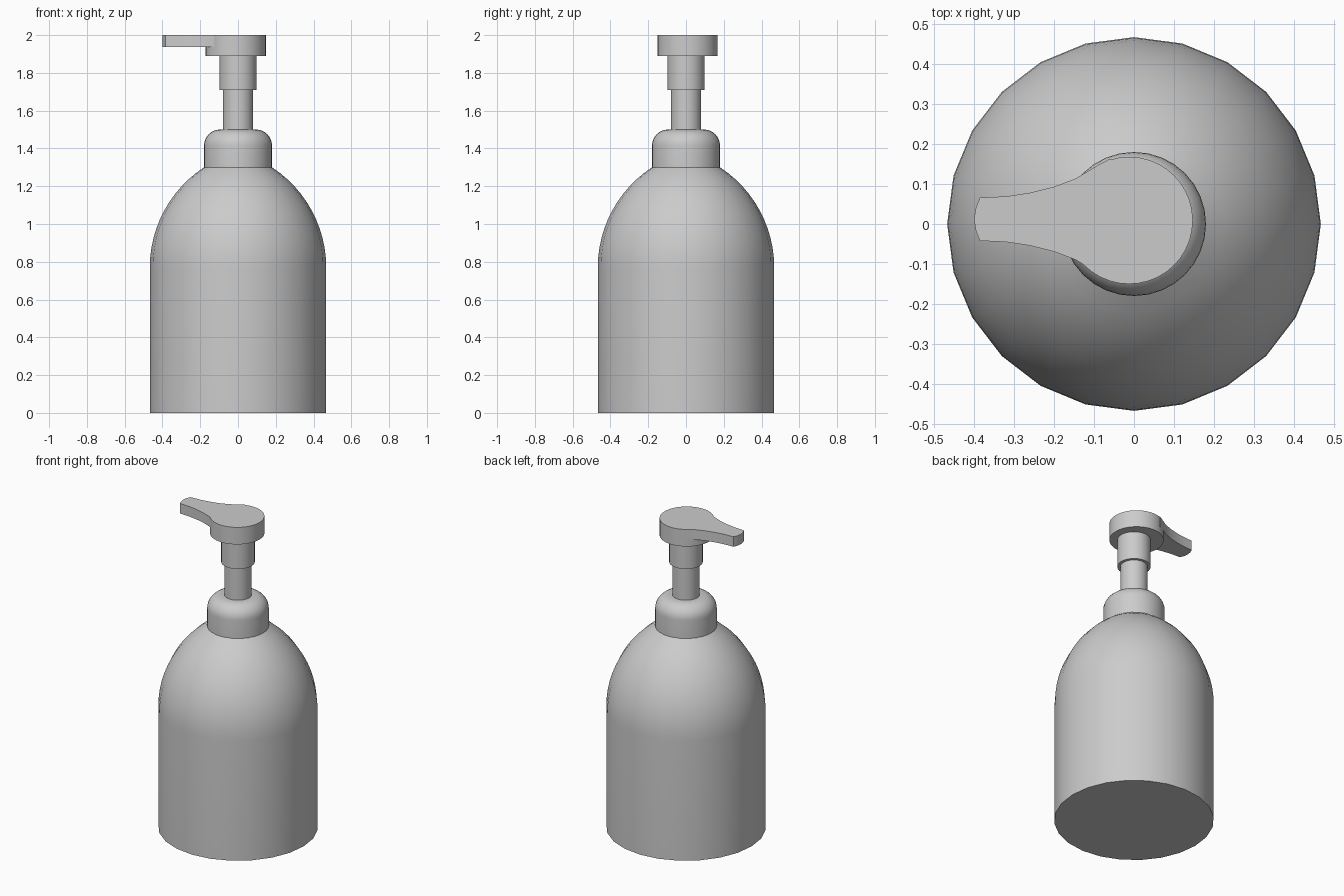
import bpy, bmesh, math

cube = bpy.data.objects.get("Cube")
if cube:
    bpy.data.objects.remove(cube)

GREY = (0.6, 0.6, 0.6, 1)
mat = bpy.data.materials.new("light grey plastic")
mat.use_nodes = True
mat.diffuse_color = GREY
mat.node_tree.nodes["Principled BSDF"].inputs["Base Color"].default_value = GREY


def finish(name, bm):
    bmesh.ops.recalc_face_normals(bm, faces=bm.faces)
    mesh = bpy.data.meshes.new(name)
    bm.to_mesh(mesh)
    bm.free()
    mesh.materials.append(mat)
    ob = bpy.data.objects.new(name, mesh)
    bpy.context.collection.objects.link(ob)
    bpy.ops.object.select_all(action="DESELECT")
    bpy.context.view_layer.objects.active = ob
    ob.select_set(True)
    bpy.ops.object.shade_smooth_by_angle(angle=math.radians(35))
    return ob


def lathe(name, profile, sides):
    """Closed solid turned from (radius, height) points."""
    bm = bmesh.new()
    rings = []
    for r, z in profile:
        rings.append([bm.verts.new((r * math.cos(math.tau * i / sides),
                                    r * math.sin(math.tau * i / sides), z))
                      for i in range(sides)])
    for low, high in zip(rings, rings[1:]):
        for i in range(sides):
            j = (i + 1) % sides
            bm.faces.new((low[i], low[j], high[j], high[i]))
    bm.faces.new(rings[0])
    bm.faces.new(rings[-1])
    return finish(name, bm)


def prism(name, outline, bottom, top):
    """Flat outline raised between two heights."""
    bm = bmesh.new()
    face = bm.faces.new([bm.verts.new((x, y, bottom)) for x, y in outline])
    raised = bmesh.ops.extrude_face_region(bm, geom=[face], use_keep_orig=True)
    for v in raised["geom"]:
        if isinstance(v, bmesh.types.BMVert):
            v.co.z = top
    return finish(name, bm)


# Bottle: straight wall, then a shoulder arc running in to the neck
R, ARC, WALL = 0.467, 0.633, 0.77
shoulder = [(R - ARC * (1 - math.cos(a)), WALL + ARC * math.sin(a))
            for a in (math.radians(57) * k / 12 for k in range(13))]
lathe("bottle", [(R, 0)] + shoulder, 24)

# Collar with a rounded top edge
CR, FILLET = 0.18, 0.085
edge = [(CR - FILLET * (1 - math.cos(a)), 1.5 - FILLET * (1 - math.sin(a)))
        for a in (math.pi / 2 * k / 8 for k in range(9))]
lathe("collar", [(CR, 1.295)] + edge, 32)

# Pump stem and the wider sleeve above it
lathe("stem", [(0.08, 1.48), (0.08, 1.72)], 32)
lathe("sleeve", [(0.098, 1.71), (0.098, 1.9)], 32)

# Pump head
HX, HY, HR = -0.012, 0.009, 0.159
prism("pump_head", [(HX + HR * math.cos(math.tau * i / 40),
                     HY + HR * math.sin(math.tau * i / 40)) for i in range(40)],
      1.89, 2.0)

# Spout: flared sides mirrored about the head's centre line, bowed tip
side = [(-0.06, 0.151), (-0.09, 0.135), (-0.145, 0.102), (-0.2, 0.081),
        (-0.26, 0.066), (-0.32, 0.057), (-0.385, 0.054)]
tip = [(-0.395, 0.03), (-0.4, 0.0), (-0.395, -0.03)]
half = side + tip + [(x, -y) for x, y in reversed(side)]
prism("spout", [(x, y + HY + 0.003) for x, y in half], 1.936, 2.0)
